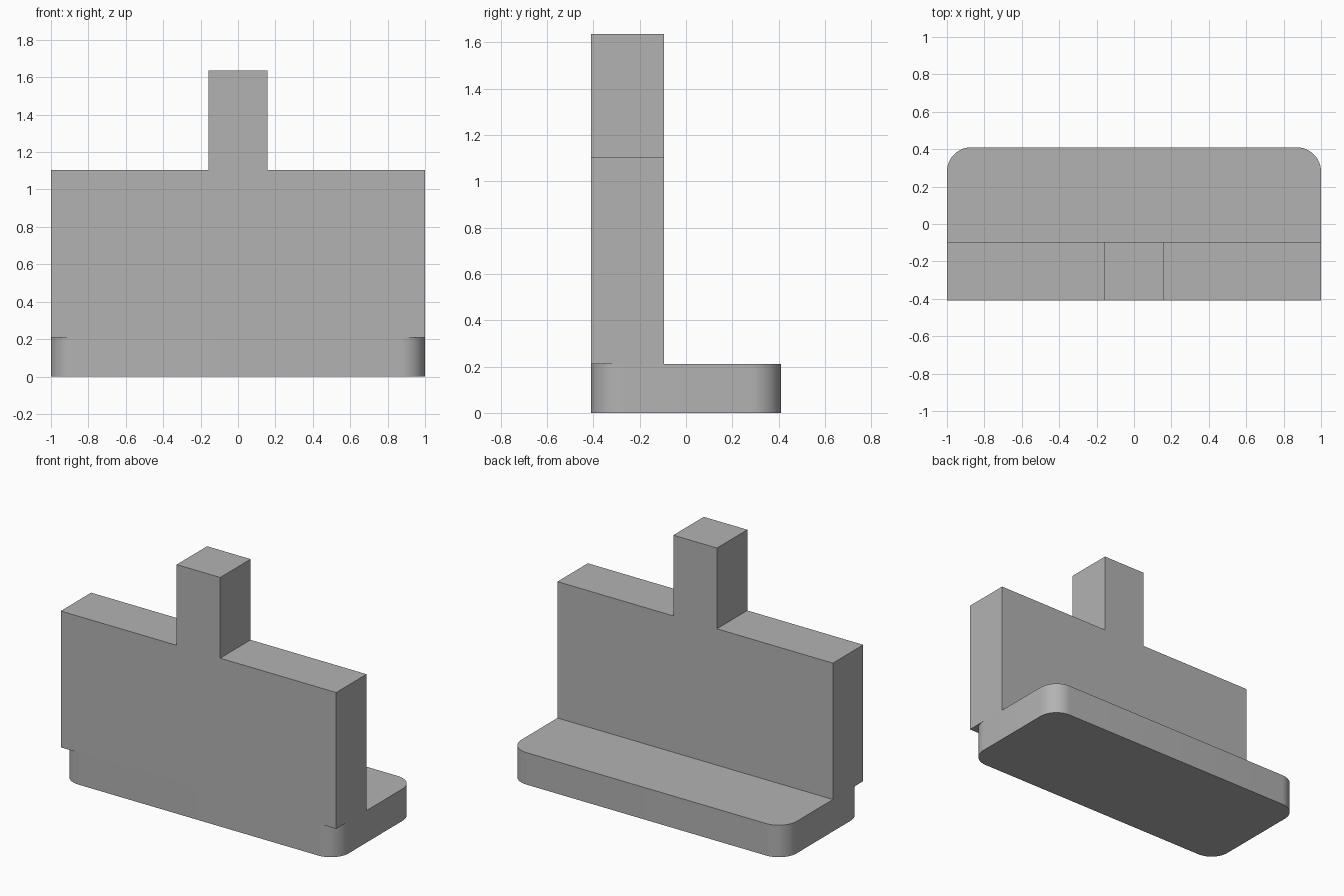
import bpy
import bmesh
from math import radians, sin, cos

if "Cube" in bpy.data.objects:
    bpy.data.objects.remove(bpy.data.objects["Cube"], do_unlink=True)

grey = bpy.data.materials.new("plain grey")
grey.use_nodes = True
grey.diffuse_color = (0.45, 0.45, 0.45, 1)
grey.node_tree.nodes["Principled BSDF"].inputs["Base Color"].default_value = grey.diffuse_color

HALF_X, HALF_Y = 1.0, 0.41
BASE_TOP, WALL_TOP, POST_TOP = 0.21, 1.105, 1.635
WALL_BACK, POST_HALF, CORNER = -0.095, 0.158, 0.13


def extrude_profile(name, points, offset):
    """Make a solid by sweeping a flat outline along an offset."""
    bm = bmesh.new()
    face = bm.faces.new([bm.verts.new(p) for p in points])
    swept = bmesh.ops.extrude_face_region(bm, geom=[face], use_keep_orig=True)
    verts = [v for v in swept["geom"] if isinstance(v, bmesh.types.BMVert)]
    bmesh.ops.translate(bm, verts=verts, vec=offset)
    bmesh.ops.recalc_face_normals(bm, faces=bm.faces)
    mesh = bpy.data.meshes.new(name)
    bm.to_mesh(mesh)
    bm.free()
    mesh.materials.append(grey)
    obj = bpy.data.objects.new(name, mesh)
    bpy.context.collection.objects.link(obj)
    return obj


# Base slab with rounded vertical corners
outline = []
for quarter, (sx, sy) in enumerate([(1, 1), (-1, 1), (-1, -1), (1, -1)]):
    for step in range(13):
        a = radians(90 * quarter + 7.5 * step)
        outline.append((sx * (HALF_X - CORNER) + CORNER * cos(a),
                        sy * (HALF_Y - CORNER) + CORNER * sin(a), 0))
base = extrude_profile("base_slab", outline, (0, 0, BASE_TOP))

# Upright wall and its central post, one T-shaped solid
half = [(HALF_X, BASE_TOP), (HALF_X, WALL_TOP), (POST_HALF, WALL_TOP), (POST_HALF, POST_TOP)]
profile = half + [(-x, z) for x, z in reversed(half)]
extrude_profile("wall_with_post", [(x, -HALF_Y, z) for x, z in profile],
                (0, WALL_BACK + HALF_Y, 0))

# Smooth the rounded corners, keep the other edges sharp
bpy.ops.object.select_all(action="DESELECT")
base.select_set(True)
bpy.context.view_layer.objects.active = base
bpy.ops.object.shade_smooth_by_angle(angle=radians(30))
